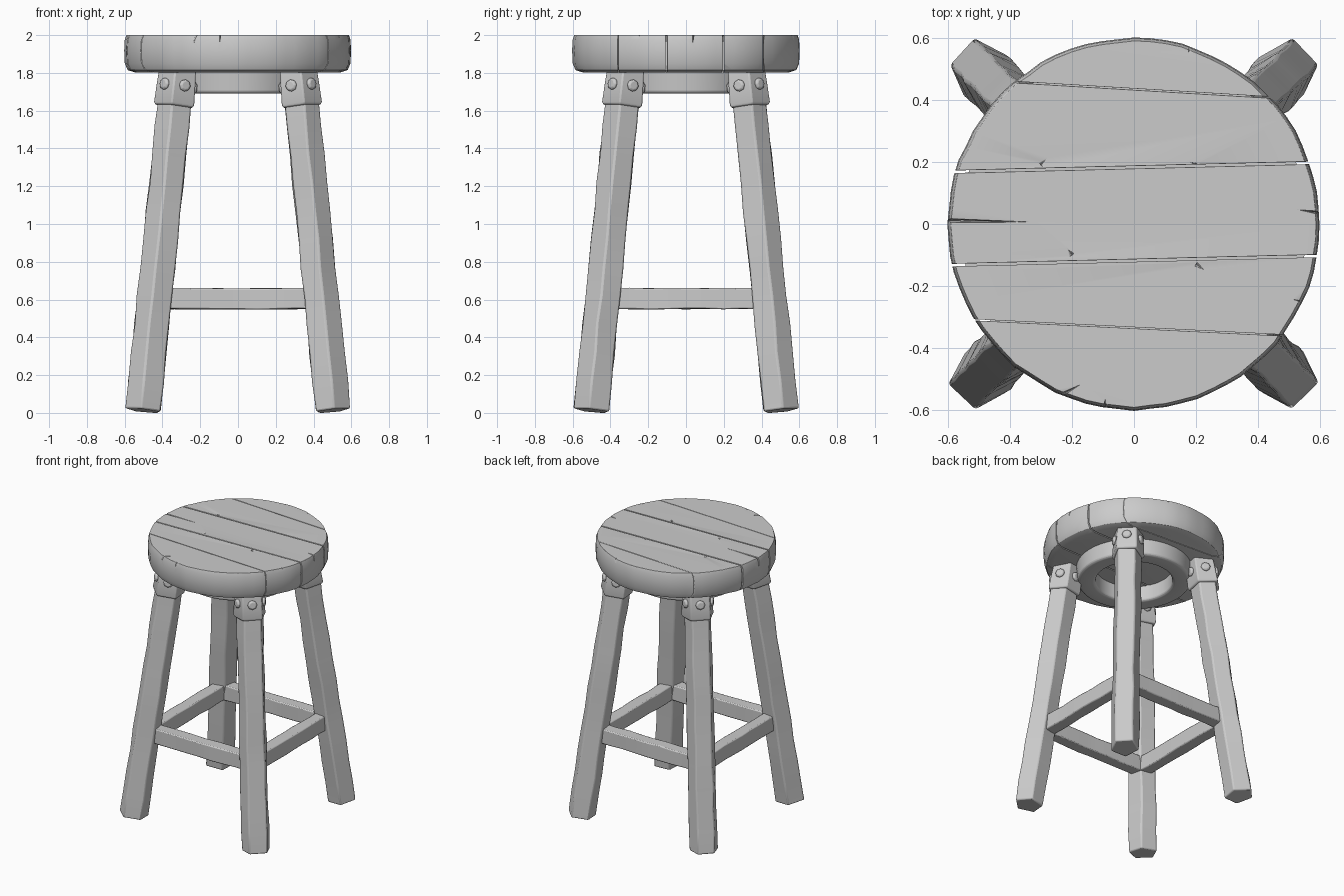
import bpy, bmesh, math, random
from mathutils import Matrix, Vector

random.seed(4)
cube = bpy.data.objects.get("Cube")
if cube:
    bpy.data.objects.remove(cube)

wood = bpy.data.materials.new("grey wood")
wood.use_nodes = True
GREY = (0.6, 0.6, 0.6, 1)
wood.diffuse_color = GREY
wood.node_tree.nodes["Principled BSDF"].inputs["Base Color"].default_value = GREY


def finish(name, bm, bevel=0.0, matrix=Matrix()):
    """Turn a bmesh into a smooth-shaded object with worn, rounded edges."""
    bmesh.ops.recalc_face_normals(bm, faces=bm.faces)
    bm.transform(matrix)
    mesh = bpy.data.meshes.new(name)
    bm.to_mesh(mesh)
    bm.free()
    mesh.materials.append(wood)
    ob = bpy.data.objects.new(name, mesh)
    bpy.context.collection.objects.link(ob)
    bpy.ops.object.select_all(action="DESELECT")
    ob.select_set(True)
    bpy.context.view_layer.objects.active = ob
    if bevel:
        mod = ob.modifiers.new("worn edges", "BEVEL")
        mod.width, mod.segments = bevel, 2
        mod.limit_method, mod.angle_limit = "ANGLE", math.radians(28)
    bpy.ops.object.shade_smooth_by_angle(angle=math.radians(35))
    return ob


def loft(rings, closed=False):
    """Skin a list of equal point rings; cap the ends unless closed."""
    bm = bmesh.new()
    vs = [[bm.verts.new(p) for p in ring] for ring in rings]
    n = len(vs[0])
    pairs = list(zip(vs, vs[1:])) + ([(vs[-1], vs[0])] if closed else [])
    for a, b in pairs:
        for i in range(n):
            j = (i + 1) % n
            bm.faces.new((a[i], a[j], b[j], b[i]))
    if not closed:
        bm.faces.new(vs[0])
        bm.faces.new(vs[-1])
    return bm


def circle(r, z, n, wobble=None):
    wobble = wobble or [0] * n
    return [((r + w) * math.cos(math.tau * i / n), (r + w) * math.sin(math.tau * i / n), z)
            for i, w in enumerate(wobble)]


def pentagon(r, z, jitter=0.0):
    """Five-sided section with one flat side facing +x."""
    return [Vector((r * math.cos(math.radians(36 + 72 * i)) + random.uniform(-jitter, jitter),
                    r * math.sin(math.radians(36 + 72 * i)) + random.uniform(-jitter, jitter), z))
            for i in range(5)]


# Seat: one worn disc sliced into five planks
SEGMENTS = 72
rim = [random.uniform(-0.006, 0.0) for _ in range(SEGMENTS)]
seat_profile = [(0.545, 1.802), (0.585, 1.815), (0.6, 1.85), (0.603, 1.92), (0.6, 1.975), (0.592, 2.0)]
# Each seam: y at the centre, slope, gap
seams = [(-0.335, -0.05, 0.004), (-0.118, 0.025, 0.008), (0.183, 0.025, 0.008), (0.435, -0.06, 0.004)]


def crack(start, end, width, depth):
    """Tapered splinter used to cut a split into the seat top."""
    a, b = Vector((*start, 2.03)), Vector((*end, 2.03))
    side = (b - a).cross(Vector((0, 0, 1))).normalized() * width
    bm = bmesh.new()
    top = [bm.verts.new(p) for p in (a + side, a - side, b)]
    low = bm.verts.new(a - Vector((0, 0, depth + 0.03)))
    bm.faces.new(top)
    for i in range(3):
        bm.faces.new((top[i], low, top[(i + 1) % 3]))
    return finish("crack_cutter", bm)


cracks = [((-0.64, 0.012), (-0.25, 0.005), 0.010, 0.07), ((0.64, 0.03), (0.5, 0.05), 0.012, 0.07),
          ((-0.25, -0.56), (-0.14, -0.5), 0.012, 0.05), ((0.62, -0.27), (0.46, -0.23), 0.012, 0.06),
          ((-0.1, -0.62), (-0.09, -0.55), 0.012, 0.09), ((0.17, 0.62), (0.18, 0.53), 0.012, 0.08),
          ((-0.2, -0.1), (-0.25, -0.03), 0.03, 0.012), ((-0.3, 0.19), (-0.24, 0.26), 0.03, 0.012),
          ((0.2, -0.13), (0.29, -0.19), 0.025, 0.012), ((0.2, 0.19), (0.12, 0.23), 0.03, 0.01)]

for k in range(5):
    bm = loft([circle(r, z, SEGMENTS, rim) for r, z in seat_profile])
    for seam, keep in ((k - 1, 1), (k, -1)):
        if 0 <= seam < len(seams):
            y, slope, gap = seams[seam]
            cut = bmesh.ops.bisect_plane(
                bm, geom=bm.verts[:] + bm.edges[:] + bm.faces[:],
                plane_co=(0, y + keep * gap / 2, 0), plane_no=Vector((-slope, 1, 0)) * keep,
                clear_inner=True)
            edges = [e for e in cut["geom_cut"] if isinstance(e, bmesh.types.BMEdge)]
            bmesh.ops.contextual_create(bm, geom=edges)
    plank = finish(f"seat_plank_{k + 1}", bm, 0.007)
    low = seams[k - 1][0] if k else -1
    high = seams[k][0] if k < 4 else 1
    for start, end, width, depth in cracks:
        if low < end[1] < high:
            cutter = crack(start, end, width, depth)
            bpy.context.view_layer.objects.active = plank
            mod = plank.modifiers.new("crack", "BOOLEAN")
            mod.object, mod.operation, mod.solver = cutter, "DIFFERENCE", "EXACT"
            bpy.ops.object.modifier_apply(modifier=mod.name)
            bpy.data.objects.remove(cutter)

# Backing disc that closes the seams
finish("seat_core", loft([circle(0.56, z, 48) for z in (1.812, 1.97)]))

# Ring under the seat
ring = [(0.385, 1.82), (0.375, 1.7), (0.36, 1.69), (0.27, 1.69), (0.255, 1.7), (0.255, 1.82)]
finish("support_ring", loft([circle(r, z, 48) for r, z in ring], closed=True), 0.006)

# Legs with their collars and bolts
LEAN = math.atan(0.144)
for side_y, end in ((-1, "front"), (1, "back")):
    for side_x, side in ((1, "left"), (-1, "right")):
        turn = math.atan2(side_y, side_x)
        place = (Matrix.Rotation(turn, 4, "Z") @ Matrix.Translation((0.705, 0, 0.012))
                 @ Matrix.Rotation(-LEAN, 4, "Y"))
        name = f"{end}_{side}"
        rings = [pentagon(0.101 - 0.005 * t / 12, 1.82 * t / 12, 0.004) for t in range(13)]
        finish(f"{name}_leg", loft(rings), 0.009, place)
        collar = [pentagon(r, z) for r, z in ((0.108, 1.625), (0.115, 1.64), (0.11, 1.75), (0.104, 1.83))]
        finish(f"{name}_collar", loft(collar), 0.007, place)
        for i in range(5):
            bm = loft([circle(r, z, 8) for r, z in ((0.032, -0.012), (0.032, 0.008), (0.022, 0.016))])
            spot = (Matrix.Rotation(math.radians(72 * i), 4, "Z")
                    @ Matrix.Translation((0.0905, 0, 1.735)) @ Matrix.Rotation(math.pi / 2, 4, "Y"))
            finish(f"{name}_bolt_{i + 1}", bm, 0.003, place @ spot)

# Stretchers between neighbouring legs
for i, name in enumerate(("left", "back", "right", "front")):
    rings = []
    for t in range(9):
        y = -0.4 + 0.1 * t
        rings.append([(0.415 + sx * 0.043 + random.uniform(-0.003, 0.003), y,
                       0.605 + sz * 0.055 + random.uniform(-0.003, 0.003))
                      for sx, sz in ((-1, -1), (1, -1), (1, 1), (-1, 1))])
    finish(f"{name}_stretcher", loft(rings), 0.007, Matrix.Rotation(i * math.pi / 2, 4, "Z"))
